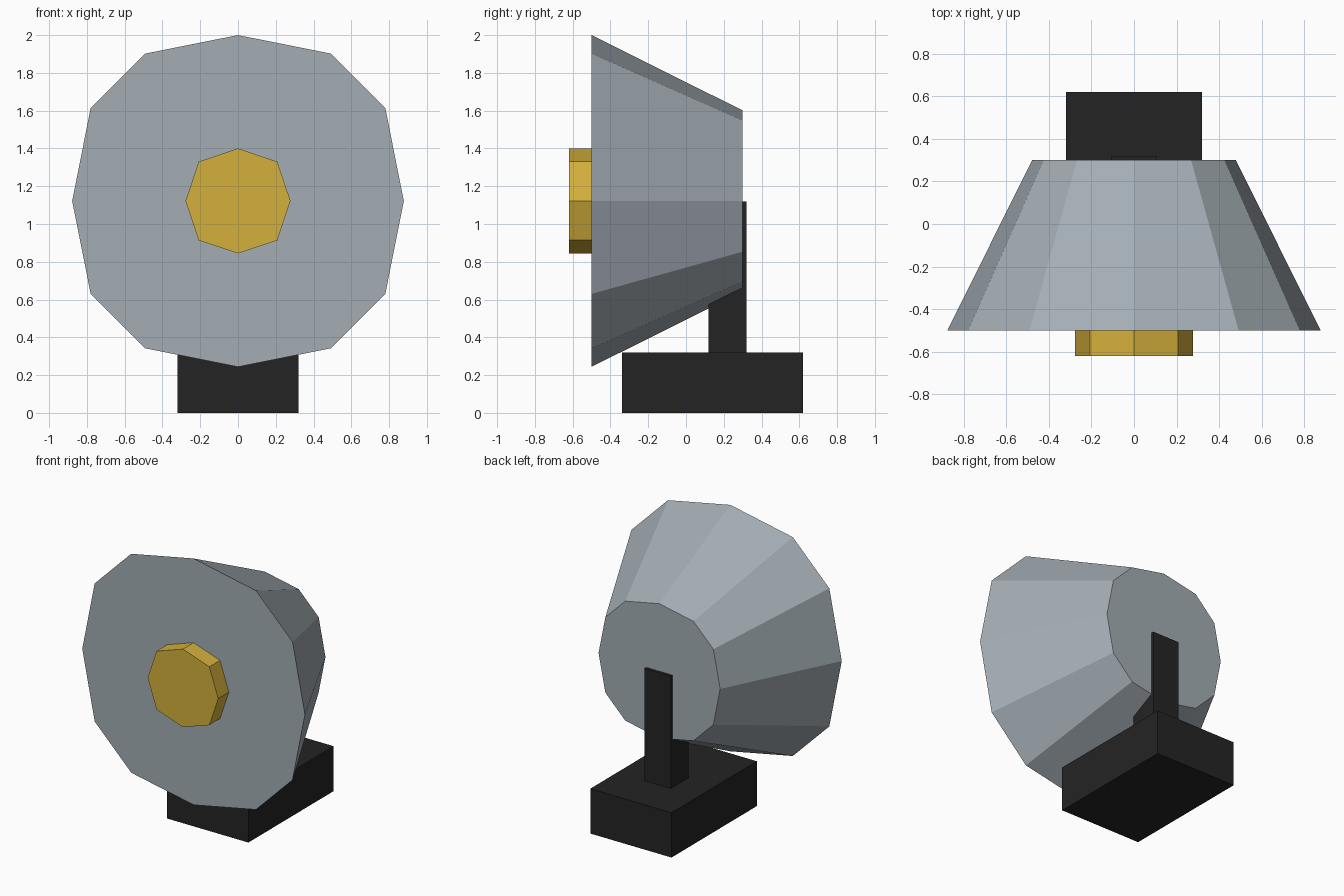
import bpy, bmesh, math

if "Cube" in bpy.data.objects:
    bpy.data.objects.remove(bpy.data.objects["Cube"])

AXIS_Z = 1.122  # height of the round head's centre


def material(name, rgb):
    m = bpy.data.materials.new(name)
    lin = [(c / 255 / 12.92) if c < 11 else ((c / 255 + 0.055) / 1.055) ** 2.4 for c in rgb]
    m.diffuse_color = (*lin, 1)
    m.use_nodes = True
    m.node_tree.nodes["Principled BSDF"].inputs["Base Color"].default_value = m.diffuse_color
    return m


def finish(name, bm, mat):
    bmesh.ops.recalc_face_normals(bm, faces=bm.faces)
    me = bpy.data.meshes.new(name)
    bm.to_mesh(me)
    bm.free()
    me.materials.append(mat)
    ob = bpy.data.objects.new(name, me)
    bpy.context.collection.objects.link(ob)
    return ob


def box(name, lo, hi, mat):
    bm = bmesh.new()
    bmesh.ops.create_cube(bm, size=1)
    for v in bm.verts:
        v.co = [(a + b) / 2 + c * (b - a) for a, b, c in zip(lo, hi, v.co)]
    return finish(name, bm, mat)


def loft(name, quarter, sections, mat):
    """Join rings along y; a quarter outline is turned four times, sections are (y, scale)."""
    outline = []
    for k in range(4):
        c, s = round(math.cos(k * math.pi / 2)), round(math.sin(k * math.pi / 2))
        outline += [(x * c - z * s, x * s + z * c) for x, z in quarter]
    bm = bmesh.new()
    rings = [[bm.verts.new((x * f, y, AXIS_Z + z * f)) for x, z in outline] for y, f in sections]
    n = len(outline)
    for a, b in zip(rings, rings[1:]):
        for i in range(n):
            j = (i + 1) % n
            bm.faces.new((a[i], a[j], b[j], b[i]))
    bm.faces.new(rings[0])
    bm.faces.new(rings[-1])
    return finish(name, bm, mat)


grey = material("steel grey", (163, 173, 180))
gold = material("gold", (212, 176, 60))
black = material("black", (36, 36, 36))

# Twelve-sided tapering head, wide end to the front
loft("head", [(0.878, 0), (0.78, 0.492), (0.492, 0.78)], [(-0.5, 1), (0.3, 0.546)], grey)
# Eight-sided centre knob
loft("centre_knob", [(0.278, 0), (0.208, 0.208)], [(-0.62, 1), (-0.5, 1)], gold)
# Stand
box("base", (-0.32, -0.34, 0), (0.32, 0.62, 0.32), black)
box("post", (-0.105, 0.12, 0.32), (0.105, 0.32, 1.12), black)
